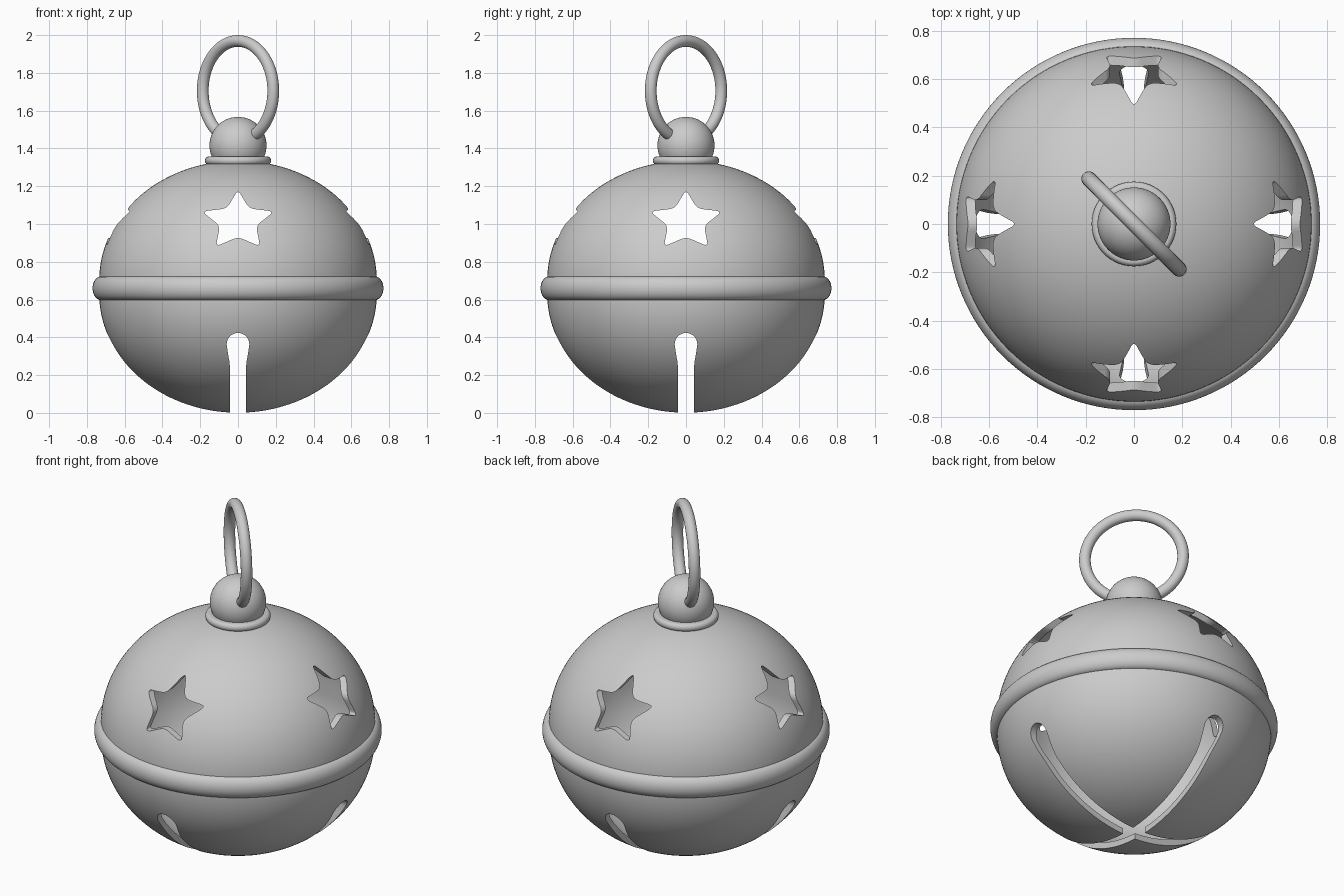
import bpy, bmesh, math
from math import sin, cos, pi
from mathutils import Vector

if "Cube" in bpy.data.objects:
    bpy.data.objects.remove(bpy.data.objects["Cube"])


def make_object(name, bm):
    bmesh.ops.recalc_face_normals(bm, faces=bm.faces)
    me = bpy.data.meshes.new(name)
    bm.to_mesh(me)
    bm.free()
    ob = bpy.data.objects.new(name, me)
    bpy.context.collection.objects.link(ob)
    return ob


def smooth(ob, angle=35):
    bpy.ops.object.select_all(action='DESELECT')
    ob.select_set(True)
    bpy.context.view_layer.objects.active = ob
    bpy.ops.object.shade_smooth_by_angle(angle=math.radians(angle))


def lathe(name, profile, steps=128):
    """Revolve a closed (radius, z) profile around z."""
    bm = bmesh.new()
    vs = [bm.verts.new((r, 0, z)) for r, z in profile]
    es = [bm.edges.new((vs[i], vs[(i + 1) % len(vs)])) for i in range(len(vs))]
    bmesh.ops.spin(bm, geom=vs + es, cent=(0, 0, 0), axis=(0, 0, 1),
                   angle=2 * pi, steps=steps, use_duplicate=False)
    bmesh.ops.remove_doubles(bm, verts=bm.verts, dist=1e-5)
    bmesh.ops.dissolve_degenerate(bm, dist=1e-5, edges=bm.edges)
    # drop any faces left on the axis
    axis = [e for e in bm.edges if all(v.co.xy.length < 1e-6 for v in e.verts)]
    bmesh.ops.delete(bm, geom=axis, context='EDGES')
    return make_object(name, bm)


def prism(name, outline, turn):
    """Extrude an (x, z) outline right through the bell along y, then turn it."""
    bm = bmesh.new()
    f = bm.faces.new([bm.verts.new((x, -1, z)) for x, z in outline])
    ext = bmesh.ops.extrude_face_region(bm, geom=[f])['geom']
    bmesh.ops.translate(bm, vec=(0, 2, 0),
                        verts=[g for g in ext if isinstance(g, bmesh.types.BMVert)])
    ob = make_object(name, bm)
    ob.rotation_euler.z = turn
    ob.hide_render = True
    return ob


# Hollow shell: flattened upper and lower halves with a straight waist
def shell_curve(inset, n=40):
    pts = []
    for i in range(n + 1):
        a = -pi / 2 + pi / 2 * i / n
        pts.append(((0.735 - inset) * cos(a), 0.63 + (0.63 - inset) * sin(a)))
    for i in range(n + 1):
        a = pi / 2 * i / n
        pts.append(((0.735 - inset) * cos(a), 0.70 + (0.635 - inset) * sin(a)))
    pts[0] = (0, pts[0][1])
    pts[-1] = (0, pts[-1][1])
    return pts


def closed_surface(name, curve, steps=128):
    """Open curve from axis to axis, revolved into a bmesh."""
    bm = bmesh.new()
    vs = [bm.verts.new((r, 0, z)) for r, z in curve]
    es = [bm.edges.new(p) for p in zip(vs, vs[1:])]
    bmesh.ops.spin(bm, geom=vs + es, cent=(0, 0, 0), axis=(0, 0, 1),
                   angle=2 * pi, steps=steps)
    bmesh.ops.remove_doubles(bm, verts=bm.verts, dist=1e-5)
    return make_object(name, bm)


shell = closed_surface("bell_shell", shell_curve(0))
hollow = closed_surface("hollow_cutter", shell_curve(0.035))
hollow.hide_render = True

# Rounded star outline, squashed a little in height
corners = [Vector((r * sin(k * pi / 5), r * cos(k * pi / 5)))
           for k in range(10) for r in [0.2 if k % 2 == 0 else 0.1]]
star = []
for k, v in enumerate(corners):
    a = v.lerp(corners[k - 1], 0.25)
    b = v.lerp(corners[(k + 1) % 10], 0.25)
    for i in range(7):
        t = i / 6
        p = a * (1 - t) ** 2 + v * 2 * t * (1 - t) + b * t * t
        star.append((p.x, 1.015 + 0.83 * p.y))

# Keyhole slot outline
right = [(0.042, -0.2), (0.042, 0.24), (0.046, 0.275), (0.054, 0.32)]
arc = [(0.06 * cos(a), 0.363 + 0.06 * sin(a))
       for a in [pi * i / 20 for i in range(21)]]
slot = right + arc + [(-x, z) for x, z in reversed(right)]

cutters = [hollow]
for turn in (0, pi / 2):
    cutters.append(prism("star_cutter", star, turn))
    cutters.append(prism("slot_cutter", slot, turn))
bpy.context.view_layer.update()
bpy.context.view_layer.objects.active = shell
for c in cutters:
    m = shell.modifiers.new("cut", 'BOOLEAN')
    m.operation = 'DIFFERENCE'
    m.solver = 'EXACT'
    m.object = c
    bpy.ops.object.modifier_apply(modifier=m.name)
for c in cutters:
    bpy.data.objects.remove(c)
smooth(shell)

# Rounded band round the waist
band = [(0.725 + 0.045 * cos(a), 0.66 + 0.063 * sin(a))
        for a in [-pi / 2 + pi * i / 16 for i in range(17)]]
band += [(0.715, 0.723), (0.715, 0.597)]
smooth(lathe("waist_band", band))

# Collar under the knob
collar = [(0.155 + 0.02 * cos(a), 1.335 + 0.022 * sin(a))
          for a in [-pi / 2 + pi * i / 12 for i in range(13)]]
collar += [(0.05, 1.357), (0.05, 1.313)]
smooth(lathe("collar", collar, 64))

# Knob
bpy.ops.mesh.primitive_uv_sphere_add(segments=64, ring_count=32, radius=0.151,
                                     location=(0, 0, 1.416))
bpy.context.object.name = "knob"
smooth(bpy.context.object)

# Hanging ring, standing diagonally through the knob
bpy.ops.mesh.primitive_torus_add(major_segments=96, minor_segments=24,
                                 major_radius=0.264, minor_radius=0.031,
                                 location=(0, 0, 1.705),
                                 rotation=(pi / 2, 0, -pi / 4))
bpy.context.object.name = "hanging_ring"
smooth(bpy.context.object)
